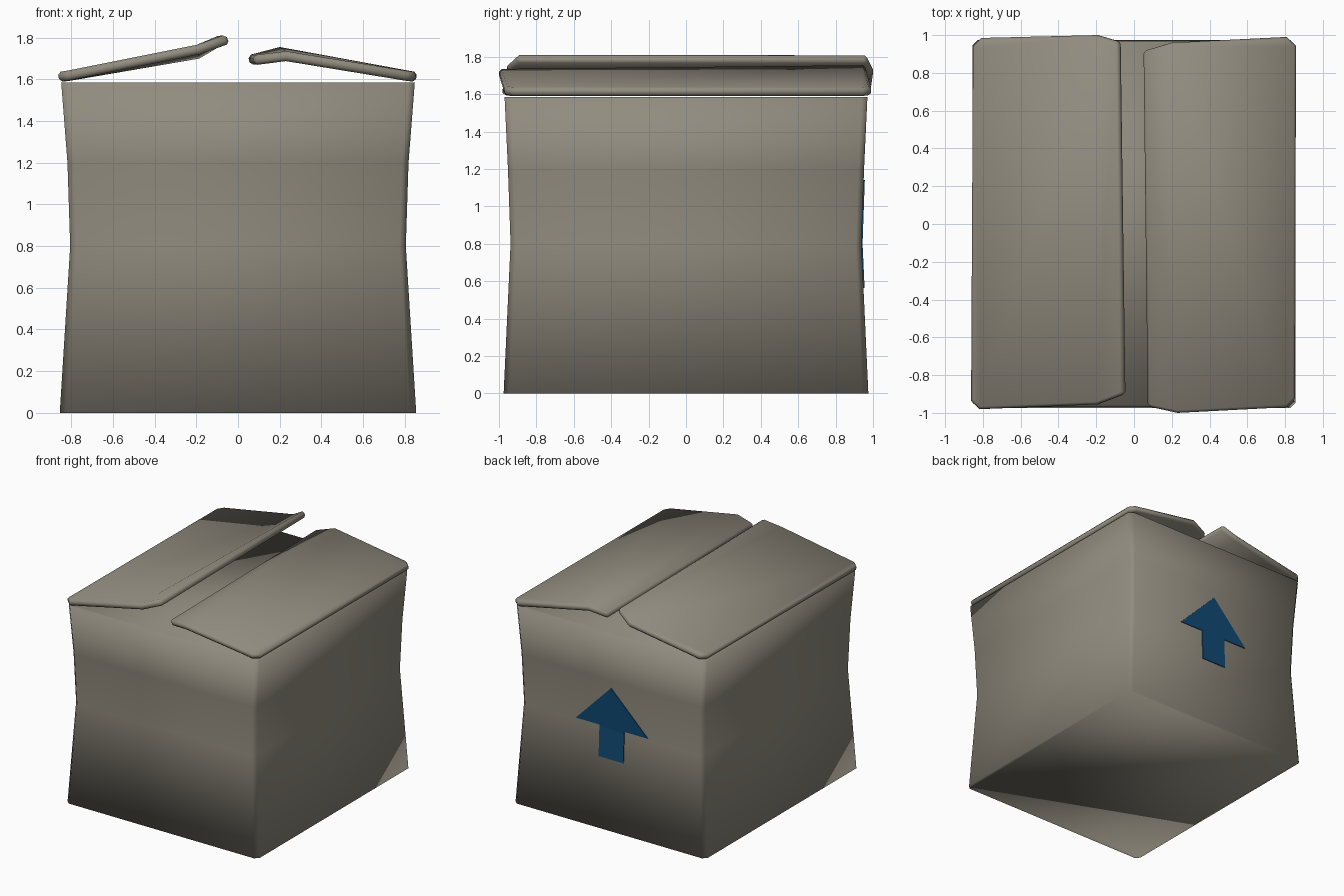
import bpy, bmesh

if "Cube" in bpy.data.objects:
    bpy.data.objects.remove(bpy.data.objects["Cube"])


def material(name, rgb):
    m = bpy.data.materials.new(name)
    m.diffuse_color = (*rgb, 1.0)
    m.use_nodes = True
    m.node_tree.nodes["Principled BSDF"].inputs["Base Color"].default_value = m.diffuse_color
    return m


CARD = material("grey cardboard", (0.285, 0.262, 0.212))
BLUE = material("dark blue print", (0.005, 0.068, 0.17))


def make(name, verts, faces, mat, smooth=True):
    me = bpy.data.meshes.new(name)
    me.from_pydata(verts, [], faces)
    bm = bmesh.new()
    bm.from_mesh(me)
    bmesh.ops.recalc_face_normals(bm, faces=bm.faces)
    for f in bm.faces:
        f.smooth = smooth
    bm.to_mesh(me)
    bm.free()
    me.materials.append(mat)
    ob = bpy.data.objects.new(name, me)
    bpy.context.collection.objects.link(ob)
    return ob


# Box body: pinched-waist rings (z, half width, half depth) with cut corners
RINGS = [(0.0, 0.855, 0.975), (0.8, 0.805, 0.938), (1.2, 0.818, 0.952), (1.585, 0.848, 0.97)]
CUT = 0.03
verts = []
for z, a, b in RINGS:
    verts += [(x, y, z) for x, y in (
        (a, -b + CUT), (a, b - CUT), (a - CUT, b), (-a + CUT, b),
        (-a, b - CUT), (-a, -b + CUT), (-a + CUT, -b), (a - CUT, -b))]
faces = [tuple(range(8)), tuple(range(24, 32))]
for r in range(3):
    for i in range(8):
        j = (i + 1) % 8
        faces.append((r * 8 + i, r * 8 + j, r * 8 + 8 + j, r * 8 + 8 + i))
make("box_body", verts, faces, CARD)


# Lid flaps: outer panel plus bent inner strip, thickened and bevelled
def flap(name, outline):
    ob = make(name, outline, [(0, 1, 2, 5, 6, 7), (2, 3, 4, 5)], CARD)
    if ob.data.polygons[0].normal.z < 0:
        ob.data.flip_normals()
    s = ob.modifiers.new("thickness", 'SOLIDIFY')
    s.thickness = 0.048
    s.offset = -1
    b = ob.modifiers.new("soft edges", 'BEVEL')
    b.width = 0.014
    b.segments = 1
    b.limit_method = 'ANGLE'
    b.angle_limit = 0.9


flap("left_flap", [
    (-0.865, -0.935, 1.635), (-0.82, -0.98, 1.64), (-0.2, -0.955, 1.765), (-0.06, -0.90, 1.815),
    (-0.085, 0.965, 1.815), (-0.2, 1.0, 1.745), (-0.81, 0.985, 1.64), (-0.855, 0.94, 1.635)])
flap("right_flap", [
    (0.855, -0.925, 1.635), (0.81, -0.97, 1.64), (0.23, -1.0, 1.735), (0.07, -0.965, 1.715),
    (0.048, 0.915, 1.715), (0.2, 0.96, 1.755), (0.81, 0.99, 1.64), (0.86, 0.945, 1.635)])


# Printed arrow on the back panel, following the panel's slope
def back_y(z):
    for (z0, _, y0), (z1, _, y1) in zip(RINGS, RINGS[1:]):
        if z <= z1:
            return y0 + (y1 - y0) * (z - z0) / (z1 - z0)


outline = [(0, 1.14), (0.32, 0.815), (0.11, 0.815), (0.11, 0.8), (0.11, 0.565),
           (-0.11, 0.565), (-0.11, 0.8), (-0.11, 0.815), (-0.32, 0.815)]
arrow = make("back_arrow", [(x, back_y(z) + 0.006, z) for x, z in outline],
             [(0, 1, 2, 7, 8), (2, 3, 6, 7), (3, 4, 5, 6)], BLUE, smooth=False)
if arrow.data.polygons[0].normal.y < 0:
    arrow.data.flip_normals()
m = arrow.modifiers.new("thickness", 'SOLIDIFY')
m.thickness = 0.006
m.offset = -1
